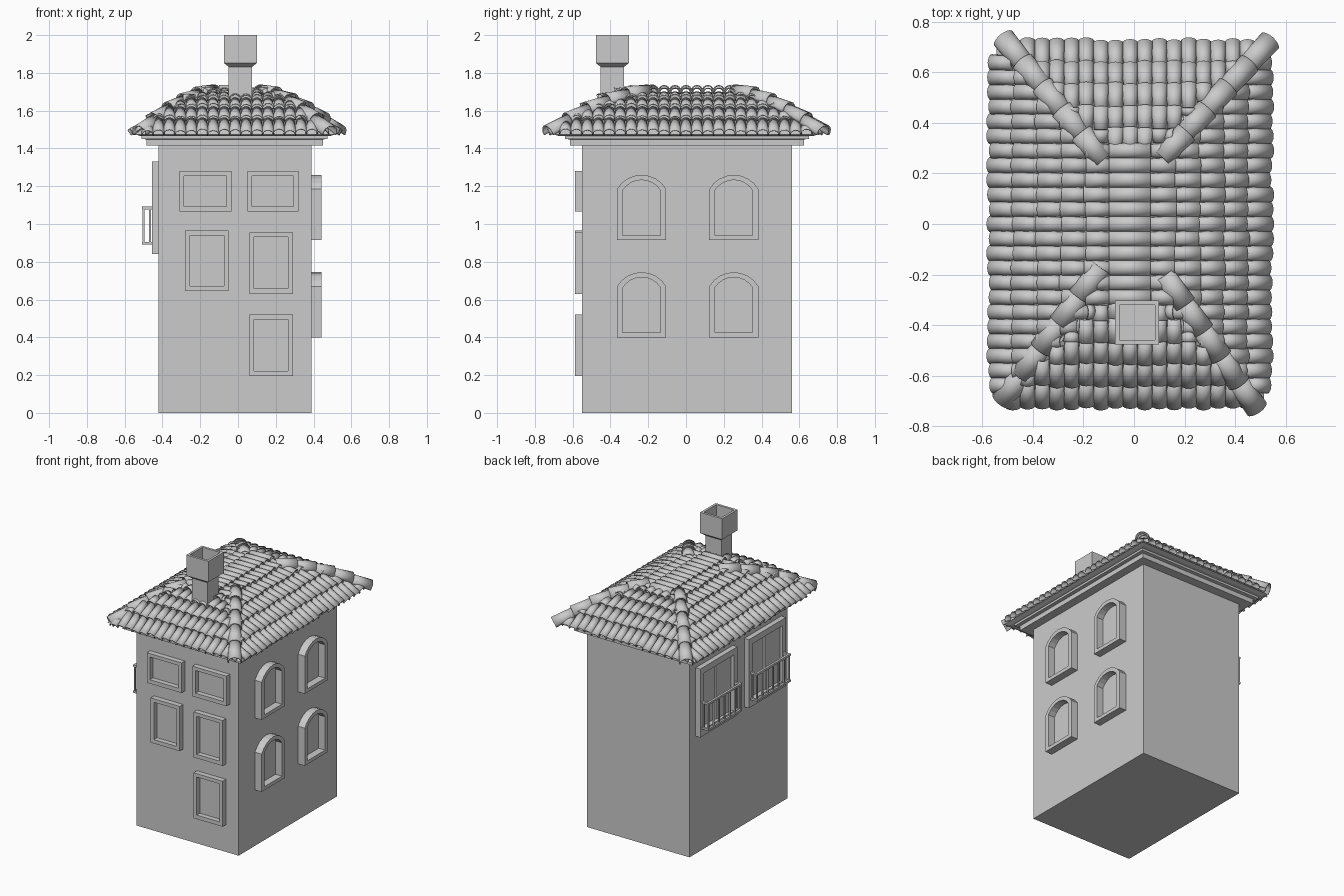
import bpy, bmesh, math, random
from mathutils import Vector

if "Cube" in bpy.data.objects:
    bpy.data.objects.remove(bpy.data.objects["Cube"])
random.seed(4)


def finish(bm, name):
    bmesh.ops.recalc_face_normals(bm, faces=bm.faces)
    me = bpy.data.meshes.new(name)
    bm.to_mesh(me)
    bm.free()
    ob = bpy.data.objects.new(name, me)
    bpy.context.collection.objects.link(ob)
    return ob


def add_rings(bm, rings):
    """Loft rectangles (x0, x1, y0, y1, z), capped at both ends."""
    loops = [[bm.verts.new(p) for p in ((a, c, z), (b, c, z), (b, d, z), (a, d, z))]
             for a, b, c, d, z in rings]
    for lo, hi in zip(loops, loops[1:]):
        for i in range(4):
            j = (i + 1) % 4
            bm.faces.new((lo[i], lo[j], hi[j], hi[i]))
    bm.faces.new(loops[0])
    bm.faces.new(loops[-1])


def loft(name, rings):
    bm = bmesh.new()
    add_rings(bm, rings)
    return finish(bm, name)


def frame(name, outer, inner, place, depth):
    """Window surround between two matching outlines, standing proud of a wall."""
    bm = bmesh.new()
    rows = [[bm.verts.new(place(u, v, d)) for u, v in pts]
            for pts, d in ((outer, 0), (outer, depth), (inner, depth), (inner, 0.002))]
    n = len(outer)
    for a, b in zip(rows, rows[1:]):
        for i in range(n):
            j = (i + 1) % n
            bm.faces.new((a[i], a[j], b[j], b[i]))
    bm.faces.new(rows[-1])  # pane
    return finish(bm, name)


def rect(a, b, c, d):
    return [(a, c), (b, c), (b, d), (a, d)]


def arch(cx, w, z0, top, rise):
    r = (w * w + rise * rise) / (2 * rise)
    ang = math.asin(w / r)
    pts = [(cx - w, z0), (cx + w, z0)]
    for i in range(9):
        t = ang - 2 * ang * i / 8
        pts.append((cx + r * math.sin(t), top - r + r * math.cos(t)))
    return pts


# Walls and stepped cornice
X0, X1, Y0, Y1 = -0.42, 0.39, -0.55, 0.56
loft("walls", [(X0, X1, Y0, Y1, 0), (X0, X1, Y0, Y1, 1.43)])
loft("cornice", [(-0.485, 0.45, -0.615, 0.625, 1.415), (-0.485, 0.45, -0.615, 0.625, 1.448),
                 (-0.51, 0.475, -0.64, 0.65, 1.45), (-0.51, 0.475, -0.64, 0.65, 1.475)])

# Front windows
for i, (a, b, c, d) in enumerate([(-0.31, -0.035, 1.065, 1.28), (0.05, 0.32, 1.065, 1.28),
                                  (-0.28, -0.05, 0.645, 0.965), (0.06, 0.29, 0.63, 0.955),
                                  (0.06, 0.29, 0.195, 0.52)]):
    frame(f"front_window_{i}", rect(a, b, c, d), rect(a + .025, b - .025, c + .028, d - .025),
          lambda u, v, e: (u, Y0 - e, v), 0.038)

# Arched windows on the right
for i, (cy, z) in enumerate([(-0.235, 0.40), (0.253, 0.40), (-0.235, 0.915), (0.253, 0.915)]):
    frame(f"arched_window_{i}", arch(cy, 0.13, z, z + 0.345, 0.075),
          arch(cy, 0.1, z + 0.025, z + 0.318, 0.055), lambda u, v, e: (X1 + e, u, v), 0.053)

# Balcony doors on the left, with railings
for i, (a, b) in enumerate([(0.07, 0.49), (-0.48, -0.06)]):
    frame(f"balcony_door_{i}", rect(a, b, 0.84, 1.33), rect(a + .04, b - .04, 0.885, 1.285),
          lambda u, v, e: (X0 - e, u, v), 0.036)
    m = (a + b) / 2
    loft(f"door_leaf_{i}", [(X0 - .015, X0, a + .04, m, 0.885), (X0 - .015, X0, a + .04, m, 1.285)])
    bm = bmesh.new()
    p, q = a + 0.02, b - 0.02
    for z in (0.892, 1.078):
        for x0, x1, y0, y1 in ((-.508, -.492, p, q), (-.492, -.455, p, p + .015),
                               (-.492, -.455, q - .015, q)):
            add_rings(bm, [(x0, x1, y0, y1, z), (x0, x1, y0, y1, z + 0.014)])
    bars = [(-0.5, p + .008 + (q - p - .016) * k / 6) for k in range(7)]
    bars += [(-0.465, p + .008), (-0.465, q - .008)]
    for x, y in bars:
        add_rings(bm, [(x - .005, x + .005, y - .005, y + .005, z) for z in (0.9, 1.085)])
    finish(bm, f"balcony_railing_{i}")

# Roof deck: a slightly convex hipped form
CX, AX0, AX1, AY0, AY1 = -0.015, 0.07, 0.53, 0.28, 0.70


def height(t):
    return 1.70 - 0.06 * t - 0.165 * t * t


deck = [(CX - .5, CX + .5, -.67, .67, 1.465)]
for k in range(5, -1, -1):
    t = k / 5
    hx, hy = AX0 + (AX1 - AX0) * t, AY0 + (AY1 - AY0) * t
    deck.append((CX - hx, CX + hx, -hy, hy, height(t)))
loft("roof_deck", deck)


def add_tile(bm, top, bot, r0, r1, sweep=180, seg=8):
    """Tapered barrel tile running from top to bot."""
    top, bot = Vector(top), Vector(bot)
    d = (bot - top).normalized()
    s = d.cross(Vector((0, 0, 1))).normalized()
    n = s.cross(d)
    rows = []
    for p, r in ((top, r0), (bot, r1)):
        row = []
        for k in range(seg + 1):
            a = math.radians(90 - sweep / 2 + sweep * k / seg)
            row.append(bm.verts.new(p + s * r * math.cos(a) + n * r * math.sin(a)))
        rows.append(row)
    for k in range(seg):
        f = bm.faces.new((rows[0][k], rows[1][k], rows[1][k + 1], rows[0][k + 1]))
        f.smooth = True


def tile_object(bm, name, thick):
    ob = finish(bm, name)
    mod = ob.modifiers.new("thickness", 'SOLIDIFY')
    mod.thickness = thick
    mod.offset = 0
    return ob


# Tile courses on the four slopes, cut short where they meet the hips
ROWS, STEP = 5, 0.058
for name, o, a0, a1, b0, b1 in (("right_tiles", (1, 0), AX0, AX1, AY0, AY1),
                                ("left_tiles", (-1, 0), AX0, AX1, AY0, AY1),
                                ("front_tiles", (0, -1), AY0, AY1, AX0, AX1),
                                ("back_tiles", (0, 1), AY0, AY1, AX0, AX1)):
    bm = bmesh.new()
    count = int(b1 / STEP)
    for row in range(ROWS):
        for k in range(-count, count + 1):
            s = k * STEP
            t1 = (row + 1) / ROWS + 0.035
            t0 = max(row / ROWS, (abs(s) - b0) / (b1 - b0))
            if t1 - t0 < 0.06:
                continue
            t1 += random.uniform(-0.012, 0.012)

            def at(t, lift):
                a = a0 + (a1 - a0) * t
                return (CX + o[0] * a - o[1] * s, o[1] * a + o[0] * s, height(t) + lift)
            add_tile(bm, at(t0, -0.004), at(t1, 0.012), 0.023, 0.031)
    tile_object(bm, name, 0.006)

# Flat course along the crown
bm = bmesh.new()
for k in range(-5, 6):
    add_tile(bm, (-0.10, k * STEP, 1.705), (0.065, k * STEP, 1.703), 0.027, 0.03)
tile_object(bm, "crown_tiles", 0.006)

# Hip cap tiles
bm = bmesh.new()
for start, end in (((-.12, .25), (-.505, .72)), ((.11, .26), (.525, .71)),
                   ((-.13, -.17), (-.51, -.685)), ((.12, -.2), (.475, -.715))):
    a, b = Vector(start), Vector(end)
    for k in range(5):
        t0, t1 = k / 5, (k + 1) / 5 + 0.03
        p, q = a.lerp(b, t0), a.lerp(b, t1)
        z0, z1 = height(0.1 + 0.9 * t0), height(0.1 + 0.9 * t1)
        add_tile(bm, (p.x, p.y, z0 + 0.006), (q.x, q.y, z1 + 0.016), 0.037, 0.043, 210, 10)
tile_object(bm, "hip_tiles", 0.007)

# Chimney with a flared, hollow pot


def square(r, z):
    return (0.0125 - r, 0.0125 + r, -0.39 - r, -0.39 + r, z)


loft("chimney", [square(.062, 1.5), square(.062, 1.832), square(.087, 1.852), square(.087, 2.0),
                 square(.07, 2.0), square(.07, 1.87)])
